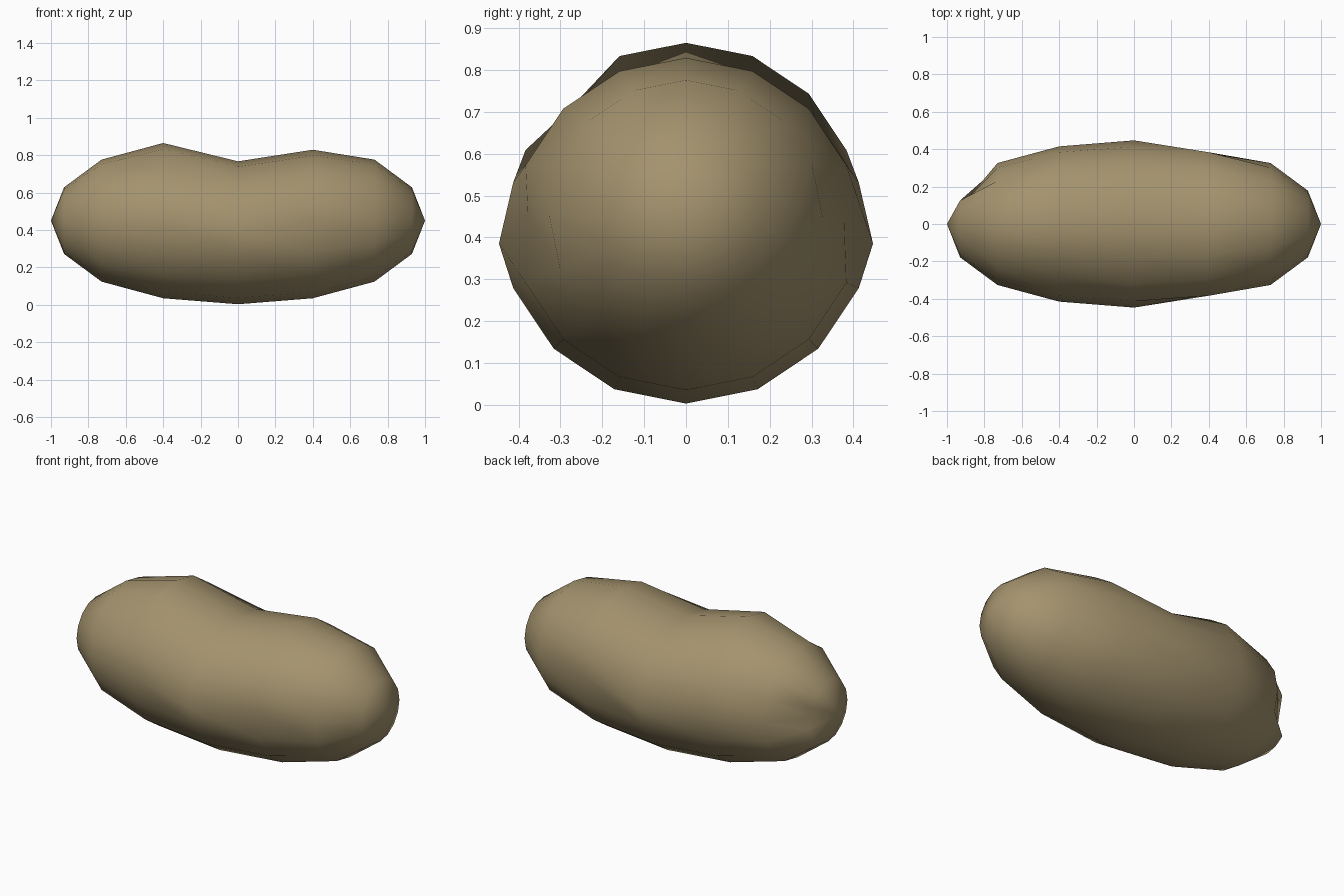
import bpy, bmesh, math

if "Cube" in bpy.data.objects:
    bpy.data.objects.remove(bpy.data.objects["Cube"])

tan = bpy.data.materials.new("earthy tan")
tan.diffuse_color = (0.37, 0.29, 0.155, 1)
tan.use_nodes = True
tan.node_tree.nodes["Principled BSDF"].inputs["Base Color"].default_value = tan.diffuse_color

SEGS = 16
MID_Z = 0.45
# ring stations along x: (x, radius)
RINGS = [(-0.93, 0.178), (-0.73, 0.326), (-0.40, 0.415), (0.0, 0.447),
         (0.40, 0.415), (0.73, 0.326), (0.93, 0.178)]


def ring_point(x, r, k):
    a = 2 * math.pi * k / SEGS
    y, z = r * math.cos(a), MID_Z + r * math.sin(a)
    s = math.sin(a)
    # saddle across the top middle, softer on the right lobe
    if x == 0.0 and s > -0.1:
        z -= 0.065 * (1 + s)
    elif x == 0.40:
        if s > 0.1:
            z -= 0.036
        elif abs(s) < 0.1:
            y *= 0.91           # flattened flanks
    # small dimples
    if x == -0.93 and k in (15, 0, 1):
        x, y = -0.89, (0.125 if k == 0 else 0.135)
    if x == -0.40 and k == 6:
        y, z = -0.28, 0.705
    return (x, y, z)


# body: lofted rings closed with a point at both ends
bm = bmesh.new()
rings = [[bm.verts.new(ring_point(x, r, k)) for k in range(SEGS)] for x, r in RINGS]
left = bm.verts.new((-1, 0, MID_Z))
right = bm.verts.new((1, 0, MID_Z))
for k in range(SEGS):
    n = (k + 1) % SEGS
    for a, b in zip(rings, rings[1:]):
        bm.faces.new((a[k], a[n], b[n], b[k]))
    bm.faces.new((left, rings[0][n], rings[0][k]))
    bm.faces.new((right, rings[-1][k], rings[-1][n]))
bmesh.ops.recalc_face_normals(bm, faces=bm.faces)
for f in bm.faces:
    f.smooth = True
mesh = bpy.data.meshes.new("bean_body")
bm.to_mesh(mesh)
bm.free()
mesh.materials.append(tan)
body = bpy.data.objects.new("bean_body", mesh)
bpy.context.collection.objects.link(body)
